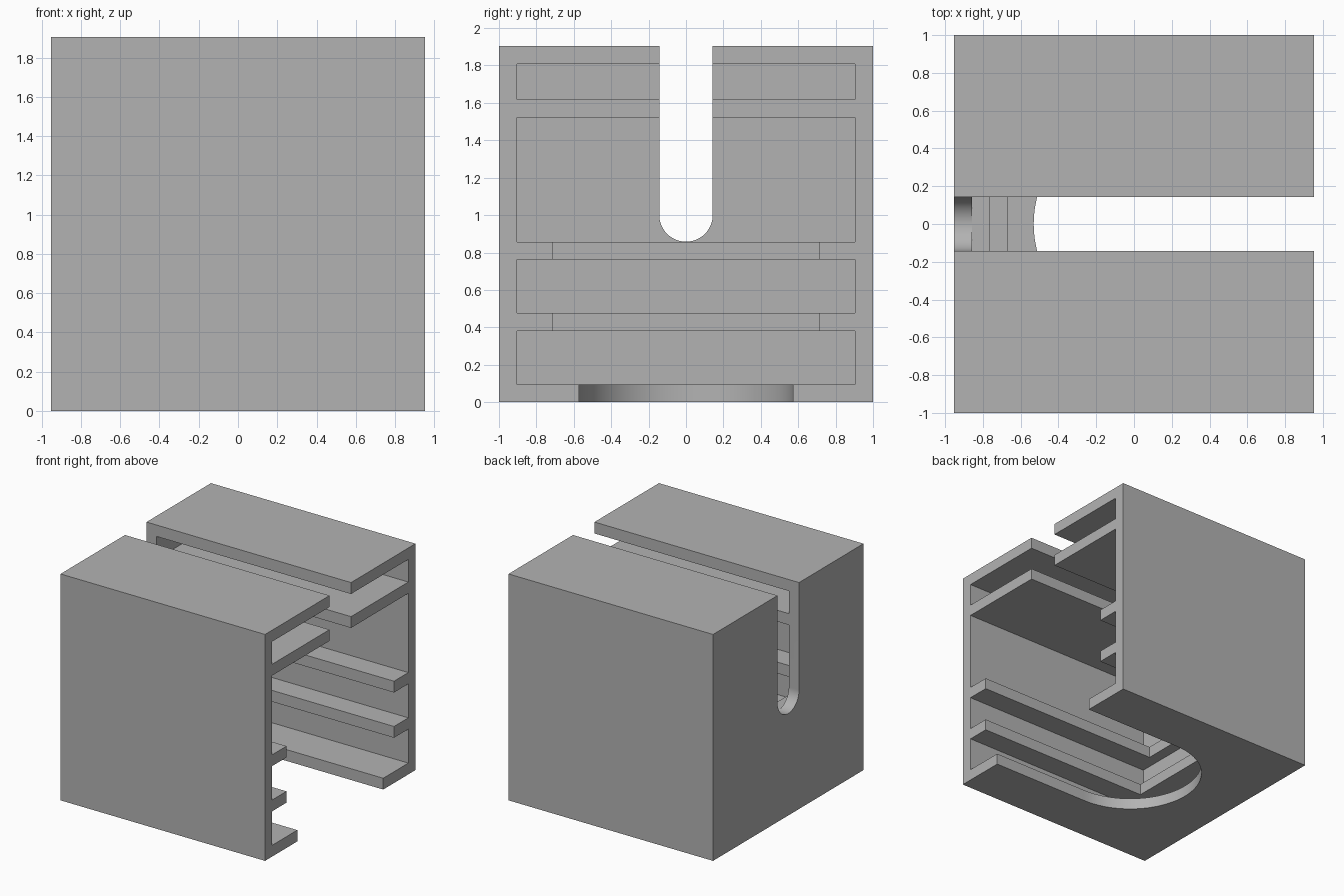
import bpy, bmesh, math
from mathutils import Vector

default = bpy.data.objects.get("Cube")
if default:
    bpy.data.objects.remove(default, do_unlink=True)

grey = bpy.data.materials.new("plain grey")
grey.use_nodes = True
color = (0.45, 0.45, 0.45, 1)
grey.diffuse_color = color
grey.node_tree.nodes["Principled BSDF"].inputs["Base Color"].default_value = color


def prism(name, outline, sweep):
    """Solid made by sweeping a closed outline along a vector."""
    bm = bmesh.new()
    face = bm.faces.new([bm.verts.new(p) for p in outline])
    swept = bmesh.ops.extrude_face_region(bm, geom=[face])["geom"]
    bmesh.ops.translate(bm, vec=Vector(sweep),
                        verts=[v for v in swept if isinstance(v, bmesh.types.BMVert)])
    bmesh.ops.recalc_face_normals(bm, faces=bm.faces)
    mesh = bpy.data.meshes.new(name)
    bm.to_mesh(mesh)
    bm.free()
    obj = bpy.data.objects.new(name, mesh)
    bpy.context.collection.objects.link(obj)
    mesh.materials.append(grey)
    return obj


def box(name, x0, x1, half_y, z0, z1):
    corners = [(x0, -half_y, z0), (x1, -half_y, z0), (x1, half_y, z0), (x0, half_y, z0)]
    return prism(name, corners, (0, 0, z1 - z0))


def round_end(radius, center, end, steps=40):
    """U outline as (across, along): half circle at center, straight to end."""
    arc = [math.pi + math.pi * i / steps for i in range(steps + 1)]
    pts = [(radius * math.cos(a), center + radius * math.sin(a)) for a in arc]
    return pts + [(radius, end), (-radius, end)]


T = 0.0952             # wall thickness
X, Y, H = 0.952, 1.0, 1.905
OUT = 1.3              # beyond the open side
back = -X + T

housing = box("housing", -X, X, Y, 0, H)
cutters = []

# Chambers between floor, ledges, shelf and top
for z0, z1 in [(T, 4 * T), (5 * T, 8 * T), (9 * T, 16 * T), (17 * T, 19 * T)]:
    cutters.append(box("chamber_cutter", back, OUT, Y - T, z0, z1))

# Openings inside the two U-shaped ledges
for x0, z in [(back + 2 * T, 4 * T), (back + T, 8 * T)]:
    cutters.append(box("ledge_cutter", x0, OUT, Y - 3 * T, z - 0.05, z + T + 0.05))

# Round-ended opening in the floor
floor_u = [(v, u, -0.1) for u, v in round_end(6 * T, 0.04, OUT)]
cutters.append(prism("floor_cutter", floor_u, (0, 0, 0.25)))

# Slot through top, shelf and back wall
slot_u = [(-OUT, u, v) for u, v in round_end(0.143, 1.001, H + 0.2)]
cutters.append(prism("slot_cutter", slot_u, (2 * OUT, 0, 0)))

bpy.context.view_layer.objects.active = housing
for cutter in cutters:
    mod = housing.modifiers.new("cut", "BOOLEAN")
    mod.operation = "DIFFERENCE"
    mod.solver = "EXACT"
    mod.object = cutter
    bpy.ops.object.modifier_apply(modifier=mod.name)
    bpy.data.objects.remove(cutter, do_unlink=True)

bpy.ops.object.select_all(action="DESELECT")
housing.select_set(True)
bpy.ops.object.shade_smooth_by_angle(angle=math.radians(30))
